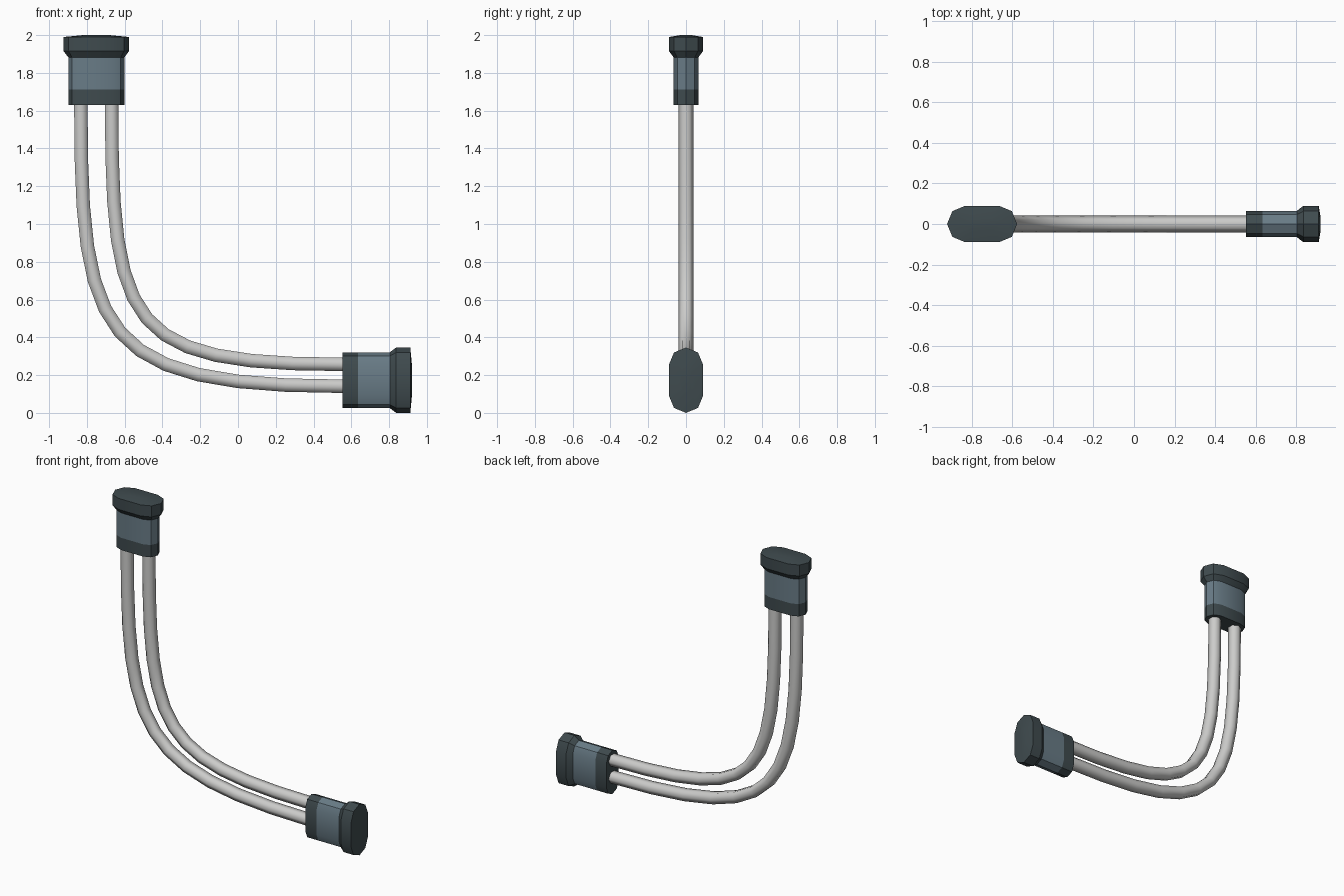
import bpy, bmesh, math
from mathutils import Vector, Matrix

if "Cube" in bpy.data.objects:
    bpy.data.objects.remove(bpy.data.objects["Cube"])


def material(name, rgb):
    m = bpy.data.materials.new(name)
    m.diffuse_color = (*rgb, 1)
    m.use_nodes = True
    m.node_tree.nodes["Principled BSDF"].inputs["Base Color"].default_value = m.diffuse_color
    return m


SLATE = material("slate_blue", (0.14, 0.20, 0.24))
DARK = material("dark_slate", (0.05, 0.07, 0.077))
GREY = material("light_grey", (0.6, 0.6, 0.59))


def loft(name, rings, mats, band_mats=None, smooth=40):
    """Skin a list of closed rings and cap both ends."""
    bm = bmesh.new()
    rows = [[bm.verts.new(p) for p in r] for r in rings]
    n = len(rows[0])
    for k, (a, b) in enumerate(zip(rows, rows[1:])):
        for i in range(n):
            j = (i + 1) % n
            f = bm.faces.new((a[i], a[j], b[j], b[i]))
            f.material_index = band_mats[k] if band_mats else 0
    for row, idx in ((rows[0], 0), (rows[-1], -1)):
        f = bm.faces.new(row)
        f.material_index = band_mats[idx] if band_mats else 0
    bmesh.ops.recalc_face_normals(bm, faces=bm.faces[:])
    me = bpy.data.meshes.new(name)
    bm.to_mesh(me)
    bm.free()
    for m in mats:
        me.materials.append(m)
    ob = bpy.data.objects.new(name, me)
    bpy.context.collection.objects.link(ob)
    bpy.ops.object.select_all(action='DESELECT')
    ob.select_set(True)
    bpy.context.view_layer.objects.active = ob
    bpy.ops.object.shade_smooth_by_angle(angle=math.radians(smooth))
    return ob


def stadium(radius, half, d):
    """Ten-sided stretched octagon at height d."""
    pts = []
    for side, start in ((1, -90), (-1, 90)):
        for k in range(5):
            a = math.radians(start + 45 * k)
            pts.append(Vector((side * half + radius * math.cos(a), radius * math.sin(a), d)))
    return pts


# End connectors: dark collar, slate body, dark flared cap with a slight dome
def connector(name, matrix):
    profile = [(0.065, 0.083, 0), (0.065, 0.083, 0.083), (0.065, 0.083, 0.252),
               (0.09, 0.083, 0.285), (0.09, 0.083, 0.36), (0.03, 0.04, 0.37)]
    rings = [[matrix @ p for p in stadium(*s)] for s in profile]
    loft(name, rings, (DARK, SLATE), (0, 1, 0, 0, 0), 30)


connector("top_connector", Matrix.Translation((-0.75, 0, 1.63)))
connector("side_connector", Matrix.Translation((0.552, 0, 0.173)) @ Matrix.Rotation(math.pi / 2, 4, 'Y'))


# Bent six-sided pipes following a curve in the xz plane
def pipe(name, p0, p1, p2, p3, r=0.041, seg=12):
    P = [Vector((x, 0, z)) for x, z in (p0, p1, p2, p3)]
    path, tans = [], []
    for k in range(seg + 1):
        t = k / seg
        u = 1 - t
        path.append(u**3 * P[0] + 3*u*u*t * P[1] + 3*u*t*t * P[2] + t**3 * P[3])
        tans.append((u*u * (P[1]-P[0]) + 2*u*t * (P[2]-P[1]) + t*t * (P[3]-P[2])).normalized())
    # short plugs inside the connectors
    path = [path[0] - tans[0] * 0.03] + path + [path[-1] + tans[-1] * 0.03]
    tans = [tans[0]] + tans + [tans[-1]]
    side = Vector((0, 1, 0))
    rings = []
    for c, t in zip(path, tans):
        n = t.cross(side)
        rings.append([c + r * (math.cos(math.tau*i/6) * side + math.sin(math.tau*i/6) * n)
                      for i in range(6)])
    loft(name, rings, (GREY,), smooth=65)


pipe("outer_pipe", (-0.832, 1.63), (-0.832, 0.41), (-0.74, 0.141), (0.552, 0.141))
pipe("inner_pipe", (-0.669, 1.63), (-0.669, 0.446), (-0.577, 0.257), (0.552, 0.257))
